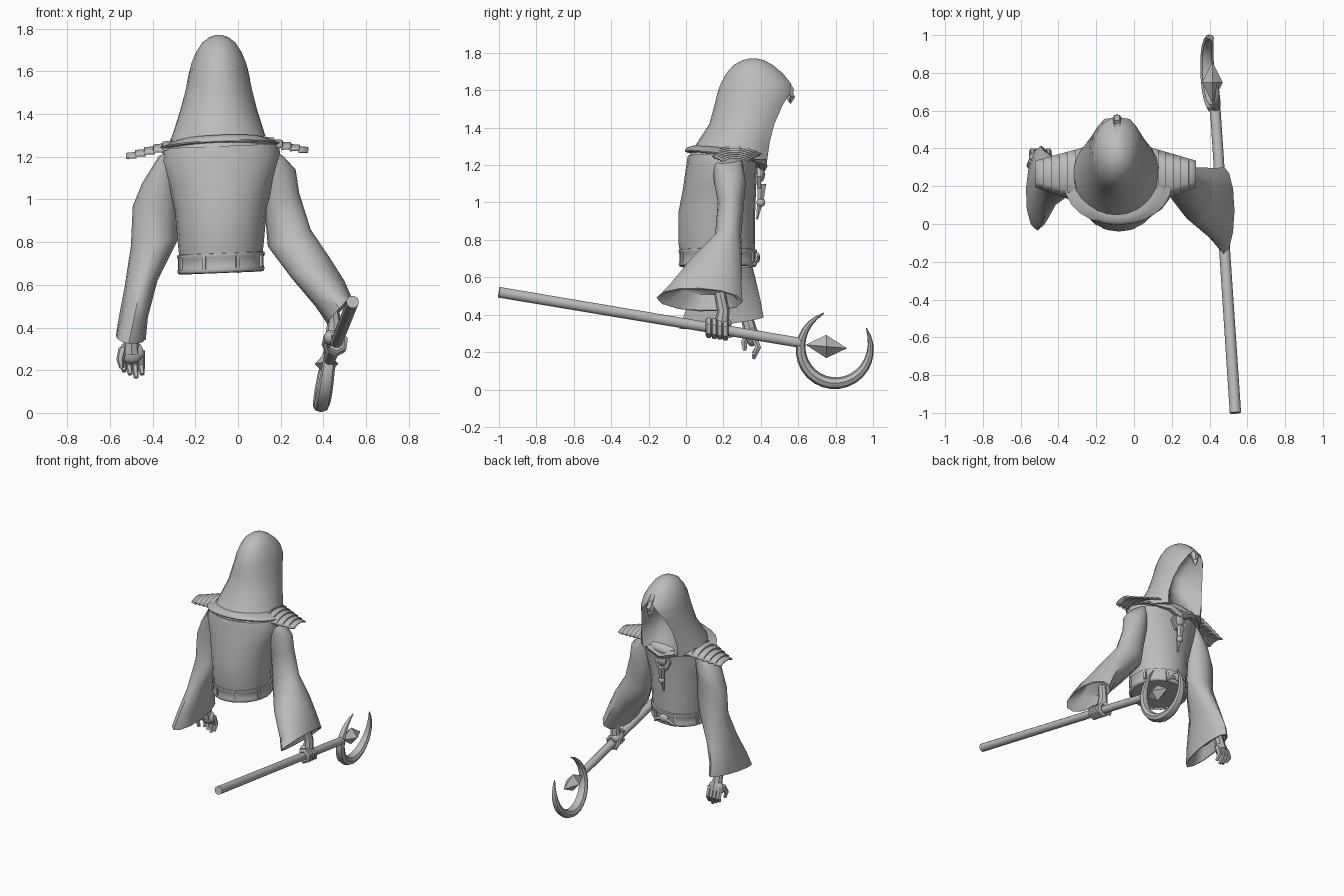
import bpy, bmesh, math
from mathutils import Vector as V

cube = bpy.data.objects.get("Cube")
if cube:
    bpy.data.objects.remove(cube, do_unlink=True)

grey = bpy.data.materials.new("plain grey")
grey.use_nodes = True
grey.diffuse_color = (0.5, 0.5, 0.5, 1)
grey.node_tree.nodes["Principled BSDF"].inputs["Base Color"].default_value = (0.5, 0.5, 0.5, 1)


def finish(name, bm, angle=40):
    bmesh.ops.recalc_face_normals(bm, faces=bm.faces)
    me = bpy.data.meshes.new(name)
    bm.to_mesh(me)
    bm.free()
    me.materials.append(grey)
    ob = bpy.data.objects.new(name, me)
    bpy.context.collection.objects.link(ob)
    bpy.ops.object.select_all(action='DESELECT')
    ob.select_set(True)
    bpy.context.view_layer.objects.active = ob
    bpy.ops.object.shade_smooth_by_angle(angle=math.radians(angle))
    return ob


def skin(name, rows, loop=False, angle=40):
    """Bridge closed rings of points; cap the ends unless looped."""
    bm = bmesh.new()
    rings = [[bm.verts.new(p) for p in row] for row in rows]
    pairs = list(zip(rings, rings[1:])) + ([(rings[-1], rings[0])] if loop else [])
    for a, b in pairs:
        for i in range(len(a)):
            j = (i + 1) % len(a)
            bm.faces.new((a[i], a[j], b[j], b[i]))
    if not loop:
        bm.faces.new(rings[0])
        bm.faces.new(rings[-1])
    return finish(name, bm, angle)


def ring(c, u, v, n=12):
    c, u, v = V(c), V(u), V(v)
    return [c + u * math.cos(math.tau * i / n) + v * math.sin(math.tau * i / n) for i in range(n)]


def level(x, y, z, rx, ry, n=20, tilt=0.0):
    return ring((x, y, z), (rx, 0, 0.04 * rx), (0, ry, tilt), n)


def tube(name, pts, radii, n=8, side=(1, 0, 0)):
    pts = [V(p) for p in pts]
    rows = []
    for i, p in enumerate(pts):
        d = (pts[min(i + 1, len(pts) - 1)] - pts[max(i - 1, 0)]).normalized()
        u = (V(side) - d * d.dot(V(side))).normalized()
        rows.append(ring(p, u * radii[i], d.cross(u) * radii[i], n))
    return skin(name, rows)


def ball(name, loc, size, seg=10):
    bm = bmesh.new()
    bmesh.ops.create_uvsphere(bm, u_segments=seg, v_segments=seg // 2 + 2, radius=1)
    bmesh.ops.scale(bm, vec=size, verts=bm.verts)
    bmesh.ops.translate(bm, vec=loc, verts=bm.verts)
    return finish(name, bm)


def diamond(name, loc, size):
    bm = bmesh.new()
    mid = [bm.verts.new(p) for p in ring(loc, (size[0], 0, 0), (0, 0, size[2]), 4)]
    for s in (-1, 1):
        tip = bm.verts.new(V(loc) + V((0, s * size[1], -s * size[2] * 0.15)))
        for i in range(4):
            bm.faces.new((mid[i], mid[(i + 1) % 4], tip))
    return finish(name, bm, 5)


CX = -0.08

# Robe body
skin("robe_body", [level(CX, 0.17, 0.665, 0.185, 0.19), level(CX, 0.165, 0.78, 0.2, 0.205),
                   level(CX, 0.165, 0.95, 0.215, 0.205), level(CX, 0.18, 1.08, 0.245, 0.195),
                   level(CX, 0.19, 1.19, 0.28, 0.19), level(CX, 0.2, 1.25, 0.27, 0.19)])

# Belt with two rounded rims, loops and a knot
profile = [(0.655, 0.185), (0.658, 0.2), (0.67, 0.205), (0.685, 0.2),
           (0.725, 0.2), (0.735, 0.206), (0.747, 0.204), (0.75, 0.19)]
skin("belt", [level(CX, 0.17, z, r, r + 0.004, 24) for z, r in profile], loop=True, angle=60)
for k in range(8):
    a = math.tau * (k + 0.5) / 8
    out, along = V((math.cos(a), math.sin(a), 0)), V((-math.sin(a), math.cos(a), 0))
    c = V((CX, 0.17, 0.705 + 0.008 * math.cos(a))) + out * 0.2
    skin("belt_loop", [[c + along * (0.009 * i) + out * (0.011 * j) + V((0, 0, z))
                        for i, j in ((-1, -1), (1, -1), (1, 1), (-1, 1))] for z in (-0.03, 0.03)])
ball("belt_knot", (CX, 0.378, 0.705), (0.04, 0.018, 0.03))
for s in (-1, 1):
    tube("belt_tail", [(CX, 0.378, 0.705), (CX + s * 0.05, 0.375, 0.69), (CX + s * 0.085, 0.36, 0.66)],
         (0.014, 0.015, 0.008), 6, (0, 1, 0))


# Hood with a recessed face opening
def hood_row(z, rx, back, front, a, depth, n=20):
    cy, ry, a = (back + front) / 2, (front - back) / 2, math.radians(a)
    row = []
    for i in range(n + 1):
        t = a + (math.tau - 2 * a) * i / n
        row.append(V((-0.09 + rx * math.sin(t), cy + ry * math.cos(t), z)))
    for i in range(1, 6):
        f = i / 6
        p = row[n].lerp(row[0], f)
        row.append(p - V((0, depth * math.sin(math.pi * f) ** 0.5, 0)))
    return row


hood = [(1.23, 0.245, 0.005, 0.48, 36, 0.03), (1.32, 0.212, 0.06, 0.51, 44, 0.09),
        (1.42, 0.18, 0.125, 0.535, 46, 0.15), (1.52, 0.155, 0.152, 0.565, 40, 0.18),
        (1.585, 0.142, 0.168, 0.58, 28, 0.15), (1.635, 0.13, 0.185, 0.565, 10, 0.03),
        (1.69, 0.107, 0.215, 0.52, 8, 0), (1.735, 0.078, 0.255, 0.465, 8, 0),
        (1.76, 0.045, 0.3, 0.42, 8, 0), (1.77, 0.015, 0.34, 0.38, 8, 0)]
skin("hood", [hood_row(*h) for h in hood], angle=50)
diamond("hood_gem", (-0.09, 0.558, 1.57), (0.024, 0.025, 0.045))
tube("hood_peak", [(-0.09, 0.53, 1.64), (-0.09, 0.553, 1.6), (-0.09, 0.553, 1.54)],
     (0.025, 0.03, 0.008), 6)

# Thin mantle spreading from the hood to the shoulders
skin("mantle", [level(-0.085, 0.225, 1.283, 0.2, 0.19, 24, -0.02),
                level(-0.085, 0.217, 1.268, 0.24, 0.213, 24, -0.025),
                level(-0.085, 0.212, 1.25, 0.285, 0.218, 24, -0.028),
                level(-0.085, 0.212, 1.243, 0.282, 0.215, 24, -0.028)], angle=60)

# Ridged shoulder plates
for name, x0, x1, z0, z1 in (("left_shoulder_plate", 0.09, 0.33, 1.305, 1.238),
                             ("right_shoulder_plate", -0.27, -0.525, 1.29, 1.21)):
    bm = bmesh.new()
    rows, steps = [], 6
    for k in range(steps):
        for end in (0, 1):
            f = (k + end * 0.98) / steps
            half = 0.15 - 0.08 * f
            rows.append([bm.verts.new((x0 + (x1 - x0) * f, 0.255 + half * q + 0.01 * f,
                                       z0 + (z1 - z0) * f + 0.009 * end - (0.045 - 0.025 * f) * q * q))
                         for q in (-1, -0.6, -0.2, 0.2, 0.6, 1)])
    for a, b in zip(rows, rows[1:]):
        for i in range(5):
            bm.faces.new((a[i], a[i + 1], b[i + 1], b[i]))
    mod = finish(name, bm, 15).modifiers.new("thickness", 'SOLIDIFY')
    mod.thickness = 0.01


# Sleeves: flared, with a hollow cuff
def sleeve(name, rows):
    c, u, v = (V(q) for q in rows[-1])
    up = (V(rows[-2][0]) - c) * 0.8
    rows = rows + [(c, u * 0.9, v * 0.94), (c + up, u * 0.6, v * 0.5)]
    skin(name, [ring(*r) for r in rows], angle=50)


sleeve("right_sleeve", [
    ((-0.31, 0.22, 1.225), (0.06, 0, 0.02), (0, 0.09, 0)),
    ((-0.355, 0.235, 1.11), (0.095, 0, 0.035), (0, 0.095, 0)),
    ((-0.385, 0.24, 1.0), (0.108, 0, 0.03), (0, 0.085, 0)),
    ((-0.39, 0.235, 0.8), (0.112, 0, 0.02), (0, 0.085, 0)),
    ((-0.455, 0.225, 0.6), (0.078, 0, 0.02), (0, 0.145, 0)),
    ((-0.49, 0.2, 0.45), (0.068, 0, 0.0), (0, 0.2, 0.02)),
    ((-0.502, 0.19, 0.355), (0.07, 0, -0.01), (0.01, 0.225, 0.03))])
sleeve("left_sleeve", [
    ((0.15, 0.22, 1.225), (0.06, 0, -0.02), (0, 0.08, 0)),
    ((0.185, 0.235, 1.11), (0.085, 0, 0.03), (0, 0.085, 0)),
    ((0.205, 0.24, 1.0), (0.082, 0, 0.03), (0, 0.07, 0)),
    ((0.24, 0.225, 0.82), (0.1, 0, 0.04), (0, 0.07, 0)),
    ((0.34, 0.155, 0.68), (0.088, 0, 0.05), (0.02, 0.145, 0)),
    ((0.43, 0.1, 0.56), (0.068, 0, 0.06), (0.0, 0.195, 0.01)),
    ((0.475, 0.072, 0.48), (0.057, 0, 0.062), (0.0, 0.23, -0.01))])

# Open right hand
tube("right_wrist", [(-0.5, 0.3, 0.45), (-0.5, 0.335, 0.35), (-0.5, 0.35, 0.28)], (0.03, 0.034, 0.042))
ball("right_palm", (-0.5, 0.352, 0.285), (0.06, 0.032, 0.055))
for k in range(4):
    x = -0.538 + 0.028 * k
    low = 0.165 + 0.015 * abs(k - 2)
    tube("right_finger", [(x, 0.36, 0.29), (x, 0.385, 0.225), (x + 0.005, 0.36, low)],
         (0.019, 0.018, 0.011), 6)
tube("right_thumb", [(-0.54, 0.335, 0.3), (-0.552, 0.31, 0.25), (-0.545, 0.315, 0.21)],
     (0.02, 0.018, 0.011), 6)

# Staff
butt, head = V((0.537, -1, 0.52)), V((0.43, 0.61, 0.25))
axis = (head - butt).normalized()
tube("staff", [butt, head], (0.03, 0.028), 10)

# Left hand wrapped around the staff
tube("left_wrist", [(0.44, 0.18, 0.52), (0.45, 0.2, 0.42), (0.448, 0.19, 0.35)], (0.03, 0.032, 0.04))
ball("left_palm", (0.438, 0.185, 0.352), (0.038, 0.06, 0.038))
for k in range(4):
    c = butt + axis * (1.14 + 0.03 * k)
    path = [c + V((math.cos(t), 0, math.sin(t))) * 0.04
            for t in (math.radians(130 - 55 * i) for i in range(6))]
    tube("left_finger", path, [0.018] * 5 + [0.011], 6, (0, 1, 0))
tube("left_thumb", [(0.42, 0.19, 0.36), (0.408, 0.22, 0.32), (0.42, 0.24, 0.28)], (0.018, 0.016, 0.01), 6)

# Crescent staff head and floating crystal
rows = []
for i in range(23):
    f = i / 22
    a = math.radians(106 + 289 * f)
    w = max(math.sin(math.pi * f), 0.02) ** 0.6
    radial = V((0, math.cos(a), math.sin(a)))
    c = V((0.412, 0.795, 0.21)) + radial * (0.21 - 0.034 * w)
    c.x += 0.13 * (c.z - 0.21) - 0.06 * (c.y - 0.795)
    rows.append(ring(c, radial * 0.032 * w, (0.038 * w, 0, 0), 8))
skin("crescent", rows)
diamond("staff_crystal", (0.415, 0.75, 0.23), (0.055, 0.11, 0.062))

# Chest clasp plate with side wings and a hanging pendant
skin("clasp", [ring((CX, 0.4 - 0.02 * k, 1.14), (0.065, 0, 0), (0, 0, 0.075), 6) for k in range(2)])
ball("clasp_boss", (CX, 0.402, 1.15), (0.04, 0.02, 0.04))
for s in (-1, 1):
    tube("clasp_wing", [(CX, 0.405, 1.19), (CX + s * 0.09, 0.405, 1.225), (CX + s * 0.2, 0.35, 1.235)],
         (0.03, 0.028, 0.01), 6, (0, 1, 0))
tube("pendant_cord", [(CX, 0.405, 1.1), (CX, 0.4, 1.03), (CX, 0.38, 0.91)], (0.028, 0.02, 0.006), 6)
ball("pendant_bead", (CX, 0.4, 1.0), (0.024, 0.024, 0.024))
